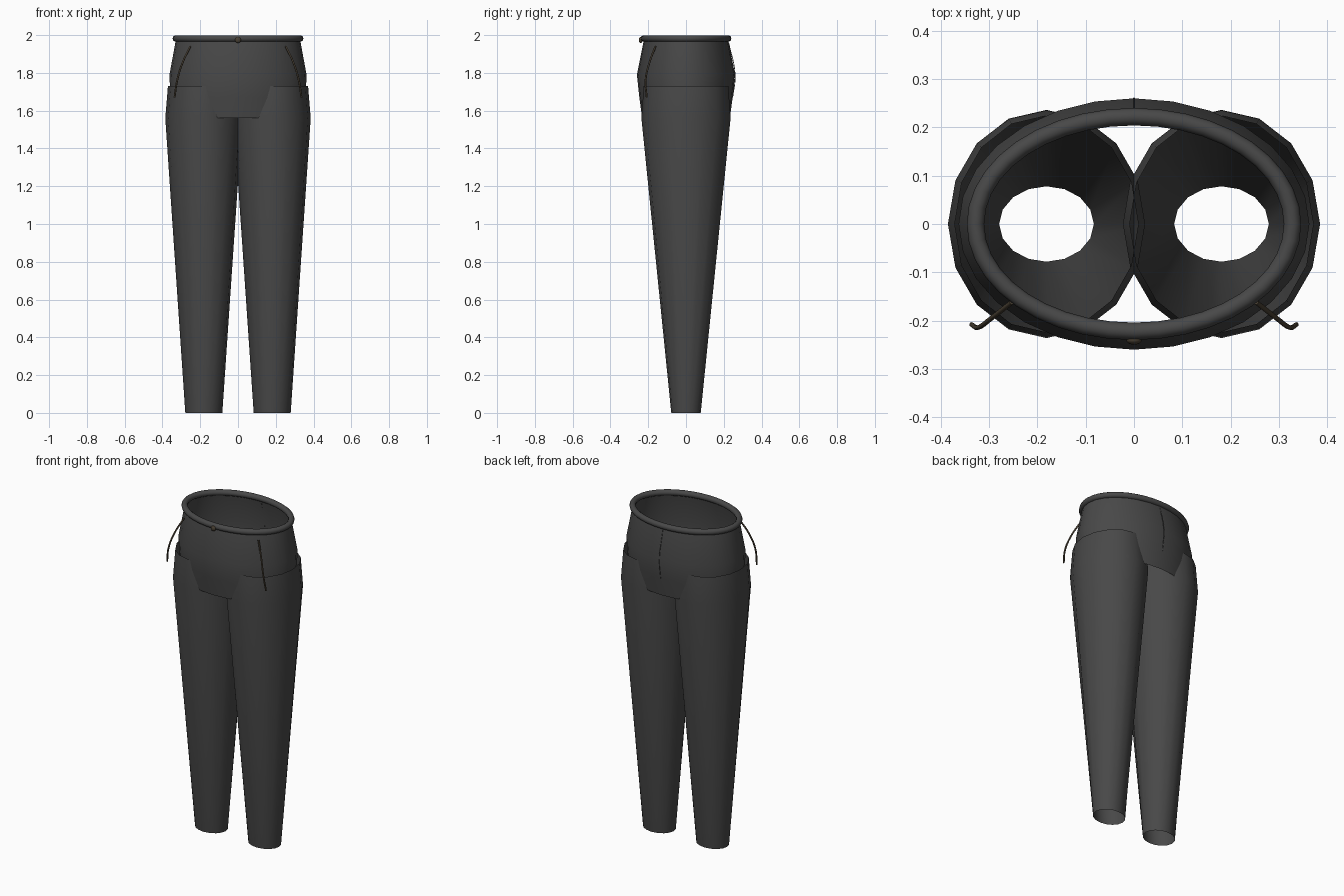
import bpy, bmesh, math

old = bpy.data.objects.get("Cube")
if old:
    bpy.data.objects.remove(old, do_unlink=True)


def material(name, rgb):
    mat = bpy.data.materials.new(name)
    mat.use_nodes = True
    mat.diffuse_color = (*rgb, 1)
    mat.node_tree.nodes["Principled BSDF"].inputs["Base Color"].default_value = (*rgb, 1)
    return mat


CLOTH = material("charcoal cloth", (0.065, 0.065, 0.065))
TRIM = material("dark brown trim", (0.065, 0.05, 0.032))


def finish(name, bm, mat, angle=60):
    bmesh.ops.recalc_face_normals(bm, faces=bm.faces)
    mesh = bpy.data.meshes.new(name)
    bm.to_mesh(mesh)
    bm.free()
    mesh.materials.append(mat)
    obj = bpy.data.objects.new(name, mesh)
    bpy.context.collection.objects.link(obj)
    bpy.ops.object.select_all(action="DESELECT")
    obj.select_set(True)
    bpy.context.view_layer.objects.active = obj
    bpy.ops.object.shade_smooth_by_angle(angle=math.radians(angle))
    return obj


def loft(name, rings, sides, mat, closed=False):
    """Open tube through elliptical rings given as (centre x, z, rx, ry)."""
    bm = bmesh.new()
    loops = []
    for cx, z, rx, ry in rings:
        angles = [math.tau * i / sides for i in range(sides)]
        loops.append([bm.verts.new((cx + rx * math.cos(a), ry * math.sin(a), z))
                      for a in angles])
    pairs = list(zip(loops, loops[1:]))
    if closed:
        pairs.append((loops[-1], loops[0]))
    for low, high in pairs:
        for i in range(sides):
            j = (i + 1) % sides
            bm.faces.new((low[i], low[j], high[j], high[i]))
    return finish(name, bm, mat)


def cord(name, points, radius, mat):
    curve = bpy.data.curves.new(name, "CURVE")
    curve.dimensions = "3D"
    curve.bevel_depth = radius
    curve.bevel_resolution = 2
    curve.resolution_u = 6
    curve.use_fill_caps = True
    spline = curve.splines.new("BEZIER")
    spline.bezier_points.add(len(points) - 1)
    for bp, p in zip(spline.bezier_points, points):
        bp.co = p
        bp.handle_left_type = bp.handle_right_type = "AUTO"
    curve.materials.append(mat)
    obj = bpy.data.objects.new(name, curve)
    bpy.context.collection.objects.link(obj)
    return obj


# Hip section, open above and below
loft("hip_section", [(0, 1.56, 0.35, 0.232), (0, 1.67, 0.358, 0.247),
                     (0, 1.79, 0.363, 0.26), (0, 1.98, 0.328, 0.222)], 28, CLOTH)

# Rolled waistband
band = []
for k in range(10):
    t = math.tau * k / 10
    r, z = 0.018 * math.cos(t), 1.982 + 0.018 * math.sin(t)
    band.append((0, z, 0.328 + r, 0.222 + r))
loft("waistband", band, 40, CLOTH, closed=True)

# Tapered legs and side pocket piping
pocket = [(0.253, -0.162, 1.94), (0.295, -0.195, 1.85),
          (0.322, -0.214, 1.76), (0.336, -0.208, 1.67)]
for side, word in ((1, "left"), (-1, "right")):
    loft(word + "_leg", [(side * 0.181, 0, 0.098, 0.078),
                         (side * 0.181, 1.56, 0.204, 0.236),
                         (side * 0.181, 1.73, 0.19, 0.224)], 16, CLOTH)
    cord(word + "_pocket_piping", [(side * x, y, z) for x, y, z in pocket], 0.005, TRIM)

# Back seam
cord("back_seam", [(0, 0.247, 1.67), (0, 0.26, 1.79), (0, 0.226, 1.96)], 0.002, CLOTH)

# Front button
bm = bmesh.new()
bmesh.ops.create_uvsphere(bm, u_segments=16, v_segments=10, radius=0.016)
bmesh.ops.scale(bm, vec=(1, 0.6, 1), verts=bm.verts)
bmesh.ops.translate(bm, vec=(0, -0.24, 1.974), verts=bm.verts)
finish("front_button", bm, TRIM)
